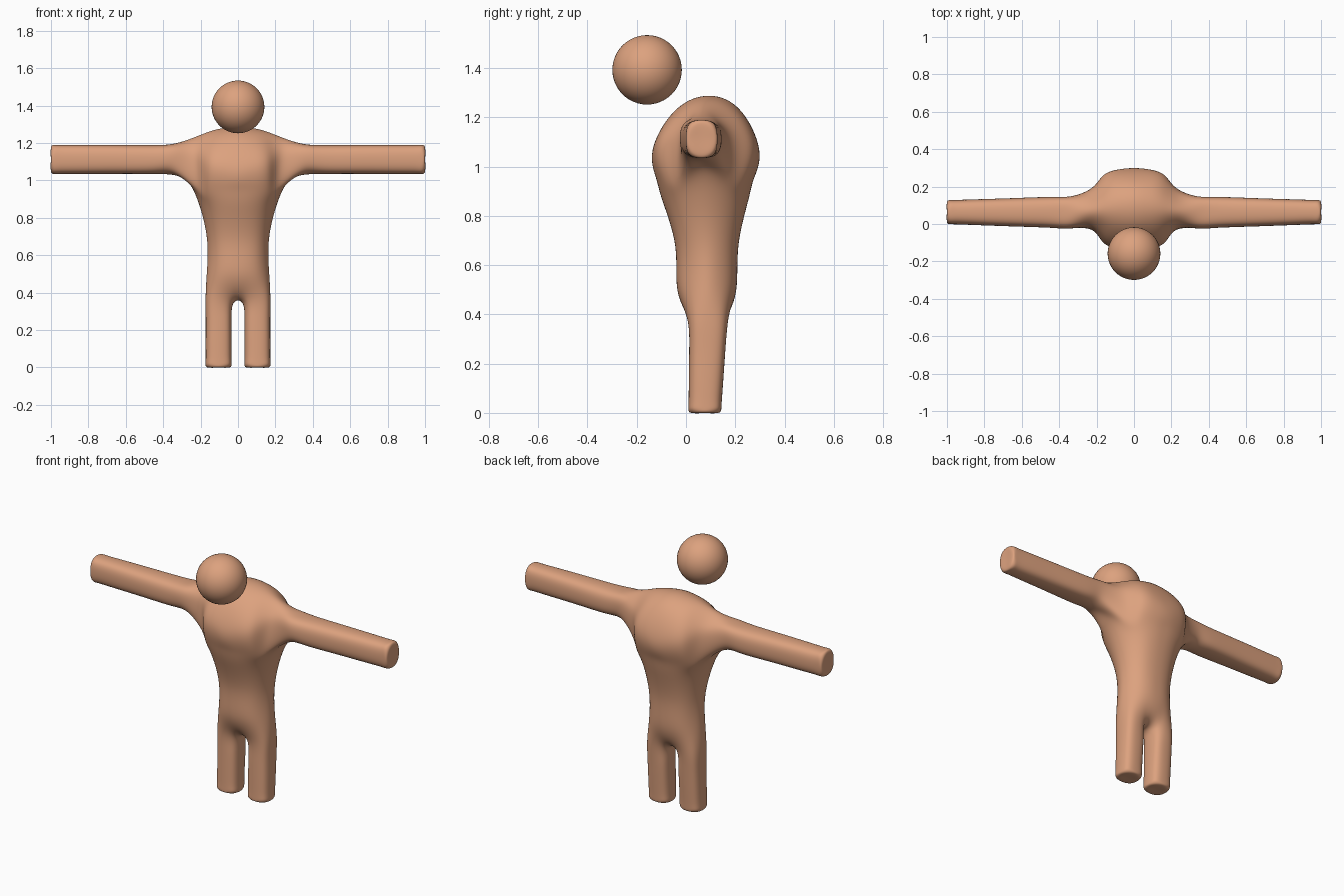
import bpy, bmesh
from mathutils import Vector

if "Cube" in bpy.data.objects:
    bpy.data.objects.remove(bpy.data.objects["Cube"])

skin = bpy.data.materials.new("tan skin")
skin.diffuse_color = (0.72, 0.36, 0.21, 1)
skin.use_nodes = True
skin.node_tree.nodes["Principled BSDF"].inputs["Base Color"].default_value = skin.diffuse_color

# Lattice stations: legs run up z (k 0-5), torso k 5-11, arms run out along x (i 3-10)
LEG_Z = [0, 0.015, 0.05, 0.14, 0.26]
ARM_X = {4: 0.34, 5: 0.45, 6: 0.65, 7: 0.85, 8: 0.95, 9: 0.985, 10: 1.0}
TORSO = {6: (0.167, -0.035, 0.204, 0.50), 7: (0.165, -0.044, 0.213, 0.68),
         8: (0.204, -0.095, 0.252, 0.86), 9: (0.25, -0.122, 0.277, 0.955),
         10: (0.26, -0.135, 0.297, 1.07)}        # half width, front, back, height
ROUND = [(0, 1), (0.3, 0.97), (0.62, 0.83), (0.88, 0.5)]
# Hip row: for each column, (front, middle, back) points
HIP = [[(0, 0.02, 0.385), (0, 0.085, 0.358), (0, 0.155, 0.385)],
       [(0.045, 0.022, 0.36), (0.028, 0.083, 0.335), (0.045, 0.153, 0.36)],
       [(0.103, 0.008, 0.37), None, (0.103, 0.17, 0.37)],
       [(0.157, 0.028, 0.37), (0.173, 0.085, 0.37), (0.157, 0.148, 0.37)]]
# Top of the shoulders, same layout
TOP = [[(0, -0.05, 1.222), (0, 0.08, 1.287), (0, 0.215, 1.235)],
       [(0.075, -0.045, 1.218), (0.075, 0.08, 1.28), (0.075, 0.21, 1.23)],
       [(0.15, -0.025, 1.208), (0.15, 0.078, 1.262), (0.15, 0.19, 1.215)],
       [(0.24, 0.005, 1.185), (0.24, 0.07, 1.228), (0.24, 0.145, 1.185)]]


def limb(a, b, scale):
    """Rounded-square cross-section point, a and b in -1, 0, 1."""
    s = scale * (0.78 if a and b else 1)
    return a * s, b * s


def point(i, j, k):
    """Wanted surface position of a lattice corner on the +x half."""
    if i >= 4:                                    # arm
        x = ARM_X[i]
        t = (x - 0.34) / 0.66
        front, back = -0.024 + 0.024 * t, 0.148 - 0.021 * t
        a, b = limb(j - 1, k - 10, 0.82 if i == 10 else 1)
        half = 0.0845 if i == 4 else 0.077
        return x, (front + back) / 2 + a * (back - front) / 2, 1.112 + b * half
    if k <= 4:                                    # leg
        z = LEG_Z[k]
        front, back = 0.01 + 0.012 * z, 0.142 + 0.07 * z
        a, b = limb(i - 2, j - 1, 0.82 if k == 0 else 1)
        return 0.104 + a * 0.069, (front + back) / 2 + b * (back - front) / 2, z
    if k == 5:
        return HIP[i][j]
    if k == 11:
        return TOP[i][j]
    width, front, back, z = TORSO[k]              # torso
    mid = (front + back) / 2
    if j == 1:
        return (0.262, 0.07, 0.985) if k == 9 else (width, mid, z)
    fx, fy = ROUND[i]
    return (width * fx, mid + (j - 1) * fy * (back - front) / 2,
            z + (0.01 * i if k == 10 else 0))


# Filled cells of the lattice, mirrored over x
half = {(i, j, k) for i in range(3) for j in range(2) for k in range(5, 11)}
half |= {(i, j, k) for i in (1, 2) for j in range(2) for k in range(5)}
half |= {(i, j, k) for i in range(3, 10) for j in range(2) for k in (9, 10)}
cells = half | {(-1 - i, j, k) for i, j, k in half}

# Body cage: skin of the filled cells
bm = bmesh.new()
verts = {}


def corner(c):
    if c not in verts:
        x, y, z = point(abs(c[0]), c[1], c[2])
        verts[c] = bm.verts.new((-x if c[0] < 0 else x, y, z))
    return verts[c]


for cell in sorted(cells):
    for axis in range(3):
        for side in (0, 1):
            near = list(cell)
            near[axis] += 1 if side else -1
            if tuple(near) in cells:
                continue
            quad = []
            for u, v in ((0, 0), (1, 0), (1, 1), (0, 1)):
                c = list(cell)
                c[axis] += side
                c[(axis + 1) % 3] += u
                c[(axis + 2) % 3] += v
                quad.append(corner(tuple(c)))
            bm.faces.new(quad if side else quad[::-1])
bmesh.ops.recalc_face_normals(bm, faces=bm.faces)

# Push the cage out so the subdivided surface passes through the wanted points
goal = {v: v.co.copy() for v in bm.verts}
for step in range(12):
    move = {}
    for v in bm.verts:
        n = len(v.link_edges)
        total = v.co * n * n
        for e in v.link_edges:
            total = total + 4 * e.other_vert(v).co
        for loop in v.link_loops:
            total = total + loop.link_loop_next.link_loop_next.vert.co
        move[v] = goal[v] - total / (n * (n + 5))
    for v, d in move.items():
        v.co += d


def finish(name, bm):
    mesh = bpy.data.meshes.new(name)
    bm.to_mesh(mesh)
    bm.free()
    mesh.materials.append(skin)
    mesh.shade_smooth()
    obj = bpy.data.objects.new(name, mesh)
    bpy.context.collection.objects.link(obj)
    return obj


body = finish("body", bm)
sub = body.modifiers.new("smooth", 'SUBSURF')
sub.levels = sub.render_levels = 3

# Head: a ball floating in front of the shoulders
bm = bmesh.new()
bmesh.ops.create_uvsphere(bm, u_segments=48, v_segments=24, radius=0.141)
bmesh.ops.translate(bm, verts=bm.verts, vec=Vector((0, -0.158, 1.393)))
finish("head", bm)
